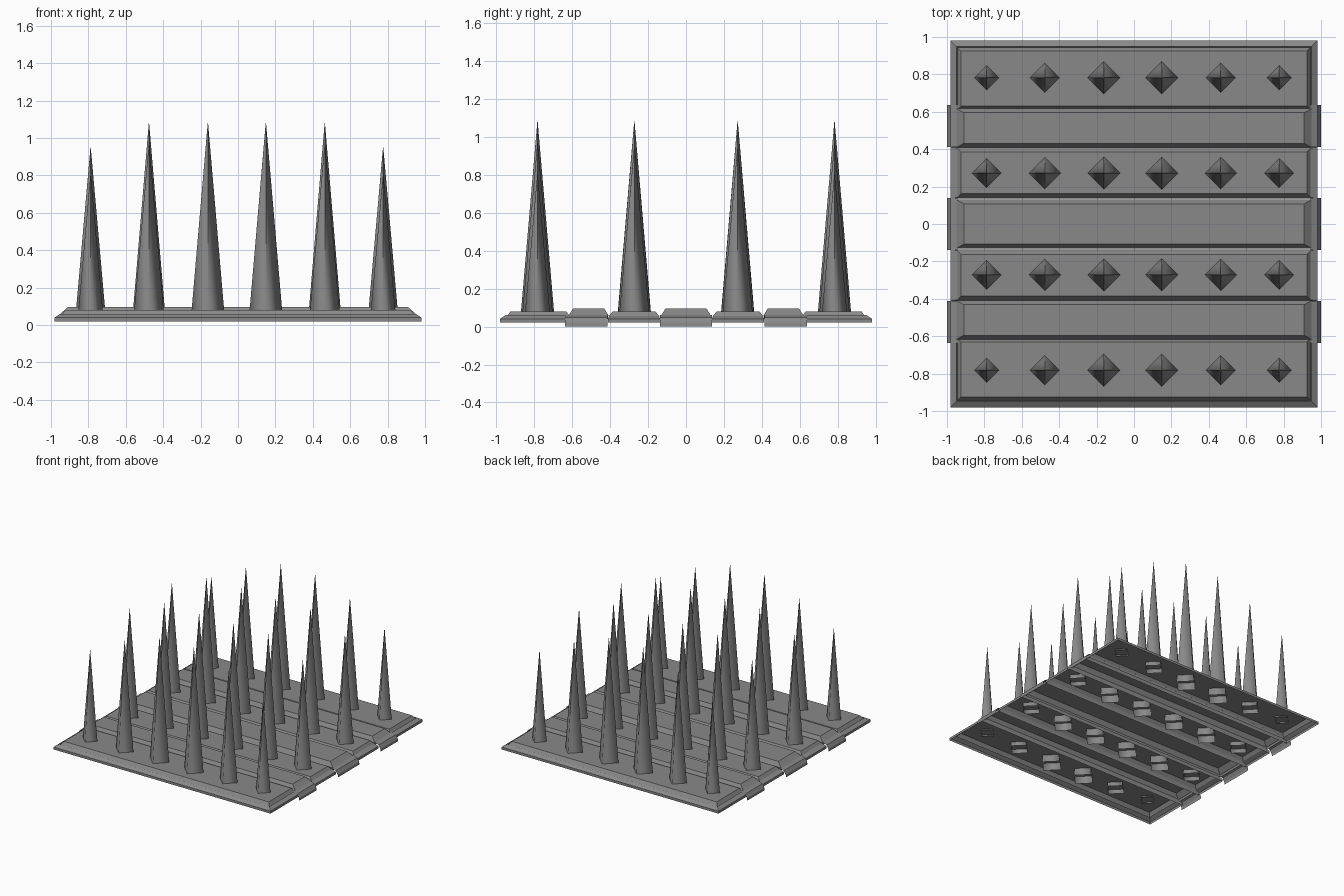
import bpy, bmesh

if "Cube" in bpy.data.objects:
    bpy.data.objects.remove(bpy.data.objects["Cube"])

dark = bpy.data.materials.new("dark_metal")
dark.diffuse_color = (.25, .25, .25, 1)
dark.use_nodes = True
dark.node_tree.nodes["Principled BSDF"].inputs["Base Color"].default_value = dark.diffuse_color


def finish(name, bm, smooth=False, recalc=True):
    if recalc:
        bmesh.ops.recalc_face_normals(bm, faces=bm.faces)
    me = bpy.data.meshes.new(name)
    bm.to_mesh(me)
    bm.free()
    me.materials.append(dark)
    for p in me.polygons:
        p.use_smooth = smooth
    ob = bpy.data.objects.new(name, me)
    bpy.context.collection.objects.link(ob)
    return ob


def shell(bm, rings):
    """Open-bottomed panel from nested rectangles (half x, y0, y1, z), capped on top."""
    prev = None
    for hx, y0, y1, z in rings:
        ring = [bm.verts.new((x, y, z)) for x, y in
                ((-hx, y0), (hx, y0), (hx, y1), (-hx, y1))]
        if prev:
            for i in range(4):
                j = (i + 1) % 4
                bm.faces.new((prev[i], prev[j], ring[j], ring[i]))
        prev = ring
    bm.faces.new(prev)


def spike(name, x, y, r, z0, z1):
    """Four-sided open spike with a tiny blunt tip so shading stays even."""
    bm = bmesh.new()
    base, tip = [[bm.verts.new((x + dx * q, y + dy * q, z))
                  for dx, dy in ((1, 0), (0, 1), (-1, 0), (0, -1))]
                 for q, z in ((r, z0), (r * .01, z1))]
    for i in range(4):
        j = (i + 1) % 4
        bm.faces.new((base[i], base[j], tip[j], tip[i]))
    finish(name, bm, smooth=True, recalc=False)


# outer spike panels with a folded rim on the outside edge
for s in (-1, 1):
    bm = bmesh.new()
    rings = []
    for hx, inner, outer, z in ((.98, .605, .98, .02), (.98, .605, .98, .04),
                                (.95, .607, .95, .06), (.945, .61, .945, .05),
                                (.925, .63, .925, .08)):
        a, b = sorted((s * inner, s * outer))
        rings.append((hx, a, b, z))
    shell(bm, rings)
    finish("outer_spike_panel", bm, recalc=False)

# inner spike panels
for s in (-1, 1):
    bm = bmesh.new()
    shell(bm, [(hx, s * .274 - h, s * .274 + h, z) for hx, h, z in
               ((.98, .137, .02), (.98, .137, .04), (.945, .132, .055), (.925, .112, .08))])
    finish("inner_spike_panel", bm, recalc=False)

# raised cross panels with end lips that droop to the floor
for c, h, top in ((-1, .112, .022), (0, .138, .03), (1, .112, .022)):
    yc = c * .525
    inset = c * -.012
    bm = bmesh.new()
    shell(bm, [(.95, yc + inset - h + .01, yc + inset + h - .01, .04),
               (.95, yc + inset - h + .008, yc + inset + h - .008, .06),
               (.91, yc + inset - h + .03, yc + inset + h - .03, .095)])
    finish("raised_panel", bm, recalc=False)
    for s in (-1, 1):
        bm = bmesh.new()
        rows = [[bm.verts.new((s * x, yc + e * s * h, z)) for e in (-1, 1)]
                for x, z in ((.945, .062), (.98, .048), (.998, .02), (1.0, 0.0))]
        for a, b in zip(rows, rows[1:]):
            bm.faces.new((a[0], b[0], b[1], a[1]))
        finish("end_lip", bm, recalc=False)

# spikes: shorter and thinner towards the corners, open at the base
COLS = (.155, .47, .782)
OUTER = ((.092, .02, 1.08), (.082, .045, .97), (.066, .07, .81))
INNER = ((.092, .02, 1.08), (.09, .02, 1.08), (.081, .045, .95))
for y, sizes in ((.782, OUTER), (.272, INNER)):
    for x, (r, z0, z1) in zip(COLS, sizes):
        for sx in (-1, 1):
            for sy in (-1, 1):
                spike("spike", sx * x - .006, sy * y, r, z0, z1)
